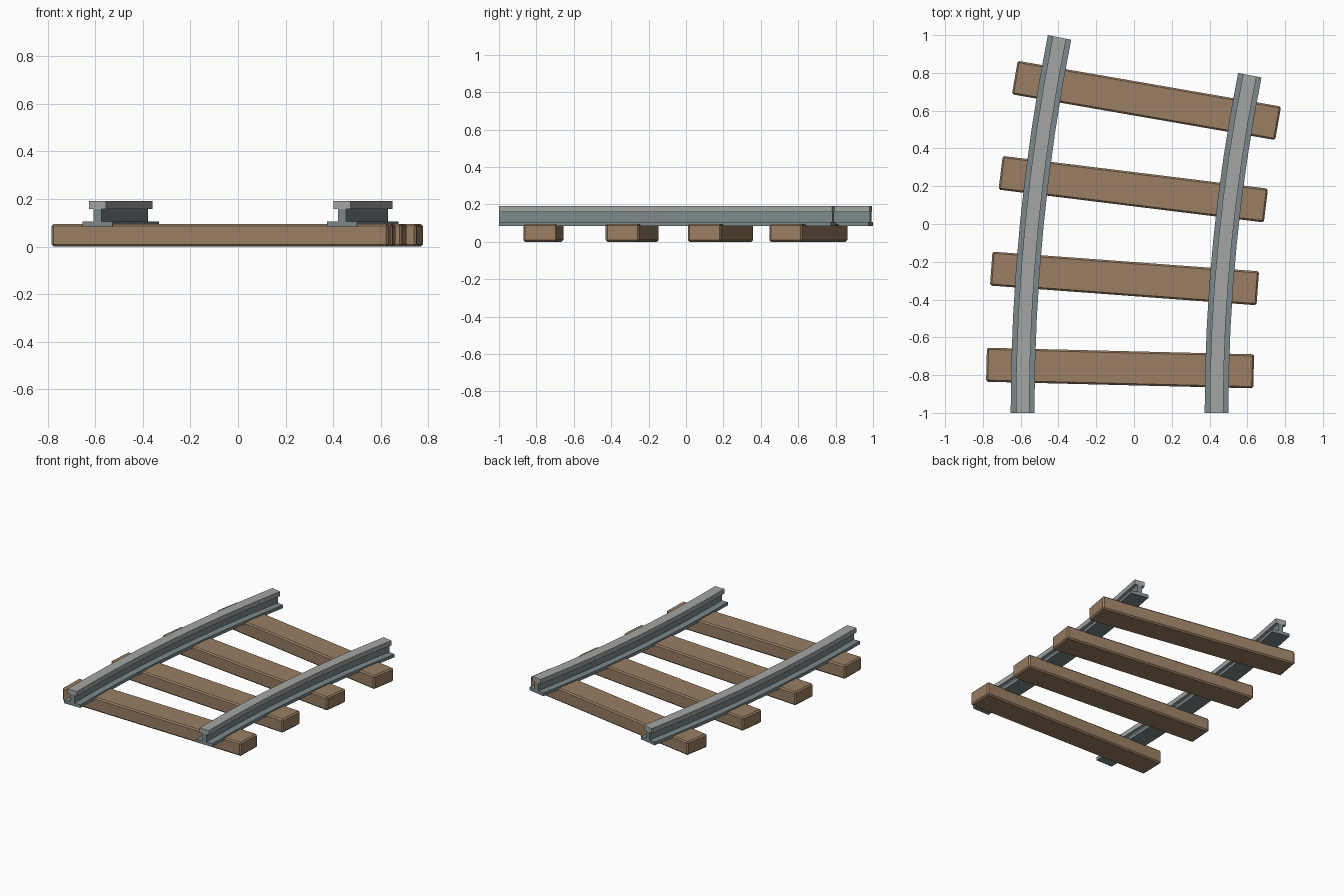
import bpy, bmesh
from math import sin, cos, radians

if "Cube" in bpy.data.objects:
    bpy.data.objects.remove(bpy.data.objects["Cube"])

SWEEP = radians(11.25)      # curve of the whole track piece
CX, Y0 = 9.6, -1.0          # centre of the curve
SEGS, TIES = 8, 4


def material(name, rgb):
    m = bpy.data.materials.new(name)
    m.diffuse_color = (*rgb, 1)
    m.use_nodes = True
    m.node_tree.nodes["Principled BSDF"].inputs["Base Color"].default_value = m.diffuse_color
    return m


steel = material("steel", (0.20, 0.25, 0.26))
worn = material("worn_steel", (0.36, 0.38, 0.36))
wood = material("wood", (0.32, 0.21, 0.125))


def on_arc(r, a):
    return CX - r * cos(a), Y0 + r * sin(a)


def finish(name, bm, mat):
    bmesh.ops.recalc_face_normals(bm, faces=bm.faces)
    me = bpy.data.meshes.new(name)
    bm.to_mesh(me)
    bm.free()
    me.materials.append(mat)
    ob = bpy.data.objects.new(name, me)
    bpy.context.collection.objects.link(ob)
    return ob


def sweep(name, half_profile, radius, mat):
    """Sweep a mirrored profile (half width, z) along the curve."""
    profile = half_profile + [(-w, z) for w, z in reversed(half_profile)]
    bm = bmesh.new()
    rings = []
    for i in range(SEGS + 1):
        a = SWEEP * i / SEGS
        rings.append([bm.verts.new((*on_arc(radius - w, a), z)) for w, z in profile])
    n = len(profile)
    for r0, r1 in zip(rings, rings[1:]):
        for j in range(n):
            k = (j + 1) % n
            bm.faces.new((r0[j], r0[k], r1[k], r1[j]))
    bm.faces.new(rings[0])
    bm.faces.new(rings[-1])
    return finish(name, bm, mat)


# Rails: foot and web in one profile, worn head on top
for side, radius in (("left", CX + 0.59), ("right", CX - 0.437)):
    sweep(side + "_rail_body",
          [(0.063, 0.083), (0.063, 0.105), (0.017, 0.105), (0.017, 0.158)], radius, steel)
    sweep(side + "_rail_head", [(0.036, 0.158), (0.036, 0.191)], radius, worn)

# Wooden ties: chamfered beams turned to follow the curve
for i in range(TIES):
    a = SWEEP * (i + 0.5) / TIES
    bm = bmesh.new()
    bmesh.ops.create_cube(bm, size=1)
    bmesh.ops.scale(bm, vec=(1.415, 0.18, 0.095), verts=bm.verts)
    bmesh.ops.bevel(bm, geom=bm.edges[:], offset=0.009, segments=1, affect='EDGES')
    tie = finish(f"tie_{i + 1}", bm, wood)
    tie.location = (*on_arc(CX + 0.0765, a), 0.0475)
    tie.rotation_euler.z = -a
